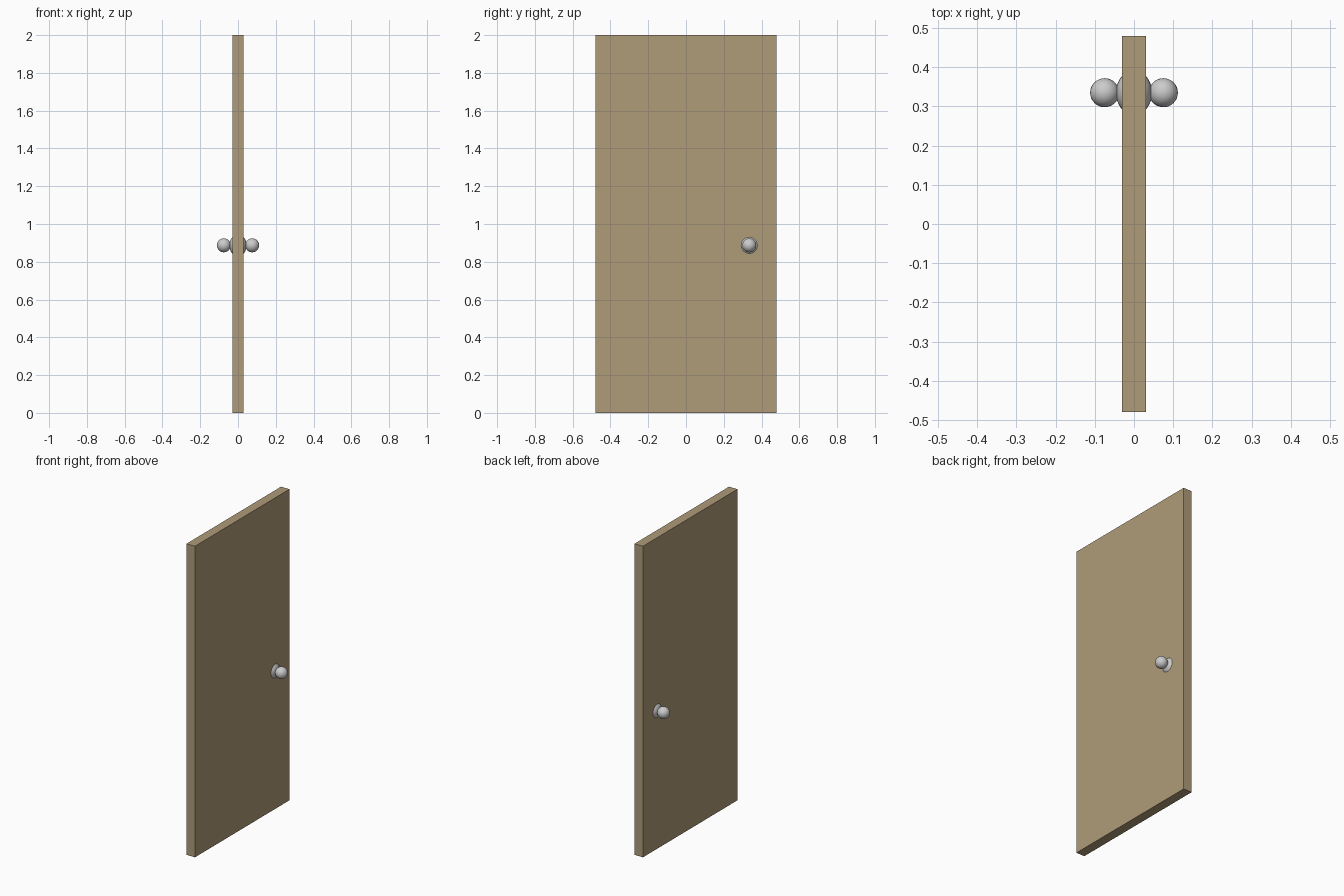
import bpy

if "Cube" in bpy.data.objects:
    bpy.data.objects.remove(bpy.data.objects["Cube"])

KNOB_Y, KNOB_Z = 0.335, 0.887

# wood colour
wood = bpy.data.materials.new("wood")
wood.diffuse_color = (0.43, 0.33, 0.19, 1)
wood.use_nodes = True
wood.node_tree.nodes["Principled BSDF"].inputs["Base Color"].default_value = wood.diffuse_color

# door slab
bpy.ops.mesh.primitive_cube_add(size=1, location=(0, 0, 1))
slab = bpy.context.object
slab.name = "door_slab"
slab.scale = (0.06, 0.96, 2.0)
bpy.ops.object.transform_apply(location=False, rotation=False, scale=True)
slab.data.materials.append(wood)


def ball(name, x, radii):
    """Smooth ellipsoid on the handle axis."""
    bpy.ops.mesh.primitive_uv_sphere_add(segments=32, ring_count=16, radius=1,
                                         location=(x, KNOB_Y, KNOB_Z))
    ob = bpy.context.object
    ob.name = name
    ob.scale = radii
    bpy.ops.object.transform_apply(location=False, rotation=False, scale=True)
    bpy.ops.object.shade_smooth()


# rosette bulging through both faces, and a knob on each side
ball("rosette", 0, (0.046, 0.057, 0.057))
for side, x in (("left", -0.075), ("right", 0.075)):
    ball("knob_" + side, x, (0.037, 0.037, 0.037))
